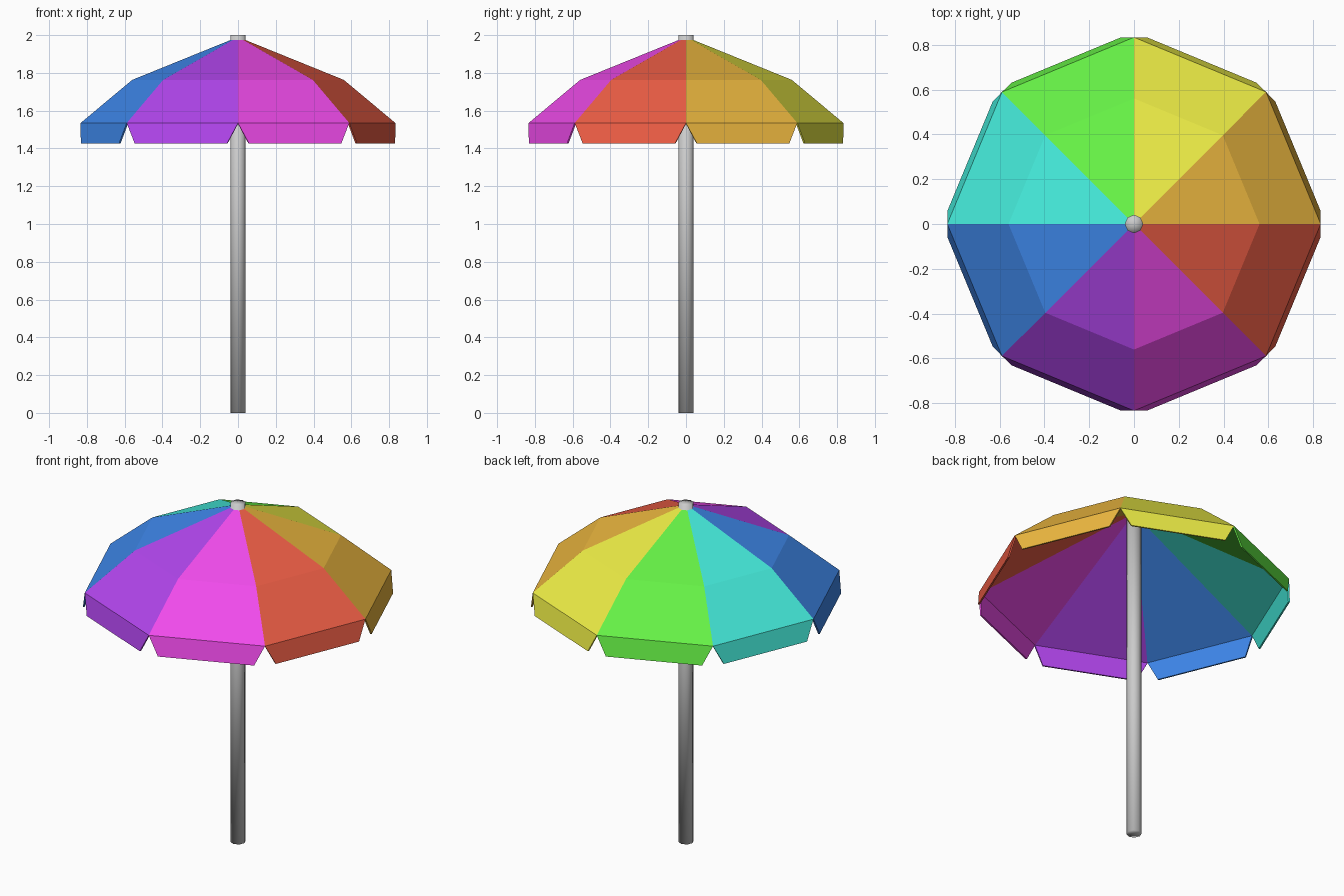
import bpy, bmesh
from math import cos, sin, radians
from mathutils import Vector

if "Cube" in bpy.data.objects:
    bpy.data.objects.remove(bpy.data.objects["Cube"])

SIDES = 8
COLOURS = {
    "orange": (0.85, 0.48, 0.05), "yellow": (0.84, 0.84, 0.06),
    "green": (0.13, 0.87, 0.06), "teal": (0.06, 0.85, 0.72),
    "blue": (0.05, 0.25, 0.85), "purple": (0.44, 0.06, 0.84),
    "magenta": (0.87, 0.07, 0.83), "red": (0.85, 0.11, 0.06),
}


def polar(r, z, i):
    a = radians(360 / SIDES * i)
    return Vector((r * cos(a), r * sin(a), z))


def add_object(name, bm):
    mesh = bpy.data.meshes.new(name)
    bm.to_mesh(mesh)
    bm.free()
    obj = bpy.data.objects.new(name, mesh)
    bpy.context.collection.objects.link(obj)
    return obj


def canopy_panel(i, name, rgb):
    bm = bmesh.new()
    out = polar(1, 0, i + 0.5)
    mids = [polar(0.56, 1.763, i + k) for k in (0, 1)]
    rims = [polar(0.833, 1.535, i + k) for k in (0, 1)]
    inner = [polar(0.824, 1.53, i + k) for k in (0, 1)]
    along = (rims[1] - rims[0]).normalized() * 0.055
    drop = out * 0.022 - Vector((0, 0, 0.11))
    hems = [rims[0] + along + drop, rims[1] - along + drop]
    hems_in = [h - out * 0.009 for h in hems]

    top = bm.verts.new((0, 0, 1.99))
    under = bm.verts.new((0, 0, 1.98))
    (m0, m1), (r0, r1), (n0, n1), (h0, h1), (g0, g1) = [
        [bm.verts.new(p) for p in pair]
        for pair in (mids, rims, inner, hems, hems_in)]
    # Bent upper cloth, straight underside
    bm.faces.new((top, m0, m1))
    bm.faces.new((m0, r0, r1, m1))
    bm.faces.new((under, n1, n0))
    # Hanging flap with thin edges
    bm.faces.new((r0, h0, h1, r1))
    bm.faces.new((n0, n1, g1, g0))
    bm.faces.new((h0, g0, g1, h1))
    bm.faces.new((r0, n0, g0, h0))
    bm.faces.new((r1, h1, g1, n1))

    obj = add_object("canopy_panel_" + name, bm)
    mat = bpy.data.materials.new(name + "_cloth")
    mat.diffuse_color = (*rgb, 1)
    mat.use_nodes = True
    mat.node_tree.nodes["Principled BSDF"].inputs["Base Color"].default_value = mat.diffuse_color
    obj.data.materials.append(mat)


# Eight coloured canopy panels
for i, (name, rgb) in enumerate(COLOURS.items()):
    canopy_panel(i, name, rgb)

# Pole
bm = bmesh.new()
bmesh.ops.create_cone(bm, cap_ends=True, cap_tris=True, segments=SIDES,
                      radius1=0.041, radius2=0.041, depth=2)
bmesh.ops.translate(bm, verts=bm.verts, vec=(0, 0, 1))
for f in bm.faces:
    f.smooth = True
add_object("pole", bm)
